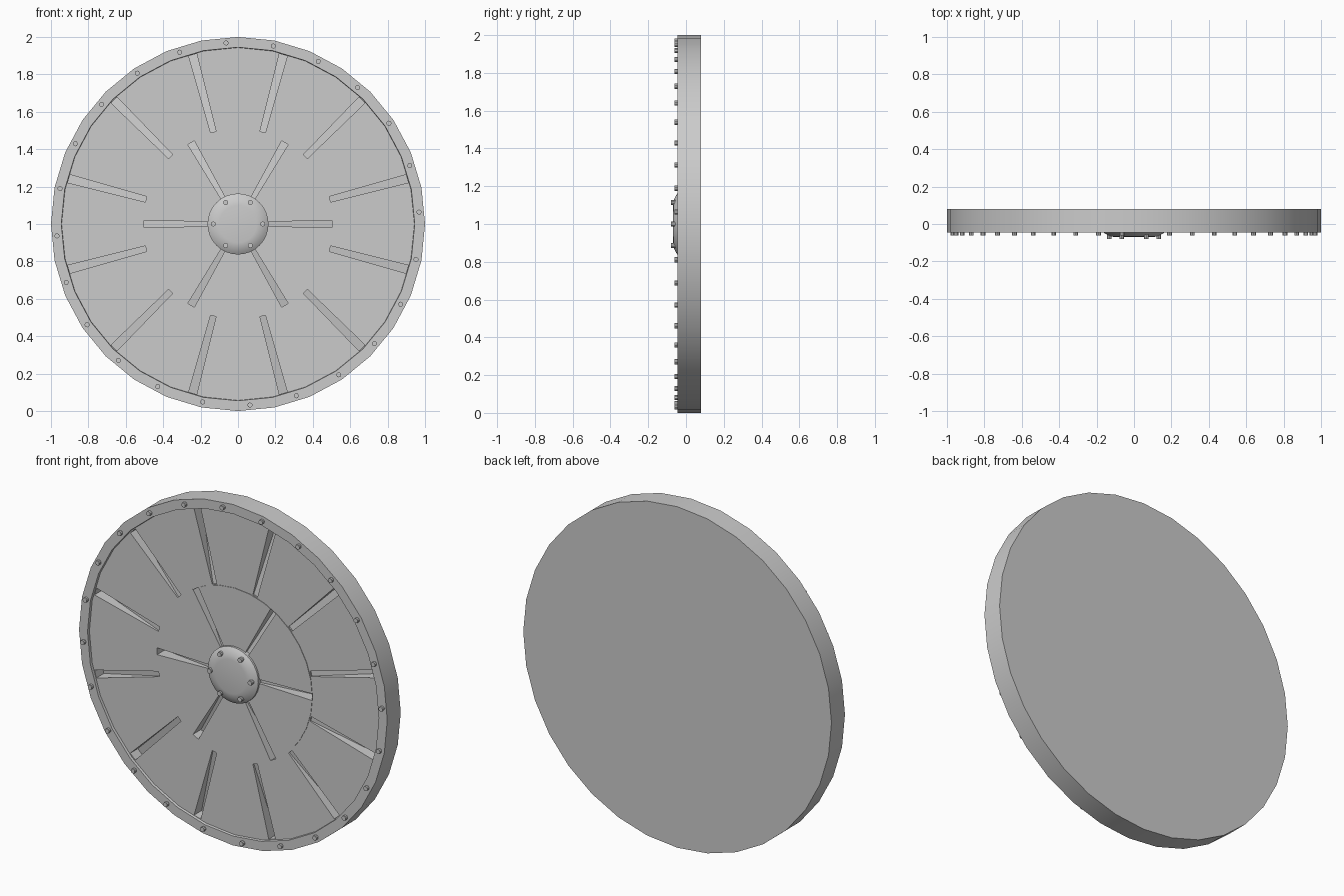
import bpy, bmesh, math
from mathutils import Matrix, Vector

if "Cube" in bpy.data.objects:
    bpy.data.objects.remove(bpy.data.objects["Cube"])

grey = bpy.data.materials.new("plain_grey")
grey.diffuse_color = (0.6, 0.6, 0.6, 1)
grey.use_nodes = True
grey.node_tree.nodes["Principled BSDF"].inputs["Base Color"].default_value = grey.diffuse_color


def finish(bm, name, smooth=True):
    bmesh.ops.recalc_face_normals(bm, faces=bm.faces)
    me = bpy.data.meshes.new(name)
    bm.to_mesh(me)
    bm.free()
    me.materials.append(grey)
    ob = bpy.data.objects.new(name, me)
    bpy.context.collection.objects.link(ob)
    if smooth:
        smooth_edges(ob)
    return ob


def smooth_edges(ob):
    bpy.ops.object.select_all(action='DESELECT')
    ob.select_set(True)
    bpy.context.view_layer.objects.active = ob
    bpy.ops.object.shade_smooth_by_angle(angle=math.radians(25))


def polar(r, a, y):
    """Point on the wheel: radius, angle in the xz plane, depth."""
    return Vector((r * math.cos(a), y, 1 + r * math.sin(a)))


def lathe(bm, profile, n):
    """Closed solid turned about the y axis; the profile starts and ends at r = 0."""
    rings = []
    for r, y in profile:
        if r == 0:
            rings.append([bm.verts.new(polar(0, 0, y))] * n)
        else:
            rings.append([bm.verts.new(polar(r, math.tau * i / n, y)) for i in range(n)])
    for p, q in zip(rings, rings[1:]):
        for i in range(n):
            j = (i + 1) % n
            quad = list(dict.fromkeys((p[i], p[j], q[j], q[i])))
            bm.faces.new(quad)


def groove(bm, r0, r1, w0, w1, a, d0, d1):
    """Wedge cutter that widens and deepens outwards."""
    rot = Matrix.Rotation(-a, 3, 'Y')
    v = []
    for r, w, d in ((r0, w0, d0), (r1, w1, d1)):
        for s, y in ((-1, -0.1), (1, -0.1), (1, d), (-1, d)):
            v.append(bm.verts.new(rot @ Vector((r, y, s * w / 2)) + Vector((0, 0, 1))))
    for f in ((0, 1, 2, 3), (4, 5, 6, 7), (0, 1, 5, 4), (1, 2, 6, 5), (2, 3, 7, 6), (3, 0, 4, 7)):
        bm.faces.new([v[i] for i in f])


def bolts(name, count, r, offset, y0, y1):
    bm = bmesh.new()
    for k in range(count):
        c = polar(r, math.radians(offset) + math.tau * k / count, (y0 + y1) / 2)
        bmesh.ops.create_cone(bm, cap_ends=True, segments=10, radius1=0.0135, radius2=0.0135,
                              depth=y1 - y0,
                              matrix=Matrix.Translation(c) @ Matrix.Rotation(math.pi / 2, 4, 'X'))
    return finish(bm, name)


# Wheel body: flat back, raised rim, recessed face with a faint inner step
bm = bmesh.new()
lathe(bm, [(0, 0.08), (1, 0.08), (1, -0.045), (0.945, -0.045), (0.943, -0.03),
           (0.505, -0.03), (0.505, -0.033), (0, -0.033)], 32)
body = finish(bm, "wheel_body", False)

# Radial grooves: six inner, twelve outer
bm = bmesh.new()
for k in range(6):
    groove(bm, 0.14, 0.502, 0.022, 0.04, math.radians(60 * k), -0.022, 0.04)
for k in range(12):
    groove(bm, 0.509, 0.936, 0.03, 0.045, math.radians(15 + 30 * k), -0.022, 0.04)
cutter = finish(bm, "groove_cutter", False)
cutter.hide_render = True
mod = body.modifiers.new("grooves", 'BOOLEAN')
mod.object = cutter
mod.operation = 'DIFFERENCE'
mod.solver = 'EXACT'
bpy.ops.object.select_all(action='DESELECT')
body.select_set(True)
bpy.context.view_layer.objects.active = body
bpy.ops.object.modifier_apply(modifier=mod.name)
bpy.data.objects.remove(cutter)
smooth_edges(body)

# Domed hub cap
bm = bmesh.new()
lathe(bm, [(0, -0.01), (0.163, -0.01), (0.163, -0.045), (0.15, -0.054),
           (0.125, -0.066), (0.1, -0.07), (0, -0.07)], 32)
finish(bm, "hub_cap")

# Bolts on the rim and the hub
bolts("rim_bolts", 24, 0.97, 3.75, -0.062, -0.04)
bolts("hub_bolts", 6, 0.132, 0, -0.08, -0.055)
